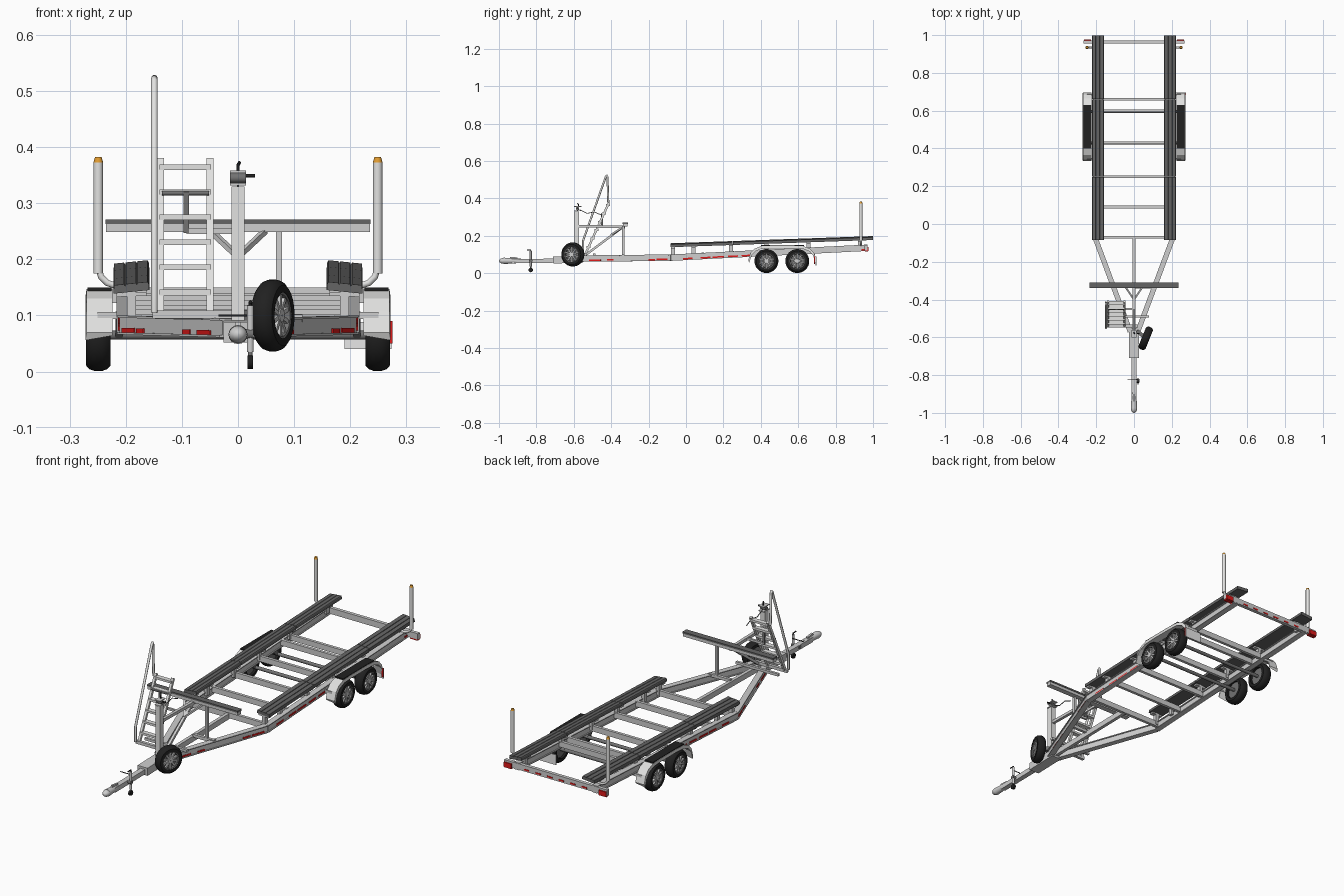
import bpy, bmesh, math
from mathutils import Vector, Matrix

if "Cube" in bpy.data.objects:
    bpy.data.objects.remove(bpy.data.objects["Cube"])


def material(name, r, g, b):
    m = bpy.data.materials.new(name)
    m.use_nodes = True
    m.diffuse_color = (r, g, b, 1)
    m.node_tree.nodes["Principled BSDF"].inputs["Base Color"].default_value = (r, g, b, 1)
    return m


STEEL = material("galvanised steel", .62, .62, .62)
LIGHT = material("bright steel", .76, .76, .75)
DARK = material("dark steel", .17, .17, .17)
CARPET = material("bunk carpet", .13, .13, .13)
RUBBER = material("black rubber", .015, .015, .015)
RED = material("red reflector", .75, .01, .01)
AMBER = material("amber lamp", .75, .33, .03)
WHITE = material("white plate", .85, .85, .85)


def finish(name, bm, *mats, smooth=False):
    bmesh.ops.recalc_face_normals(bm, faces=bm.faces)
    me = bpy.data.meshes.new(name)
    bm.to_mesh(me)
    bm.free()
    ob = bpy.data.objects.new(name, me)
    bpy.context.collection.objects.link(ob)
    for m in mats:
        me.materials.append(m)
    if smooth:
        bpy.ops.object.select_all(action='DESELECT')
        ob.select_set(True)
        bpy.context.view_layer.objects.active = ob
        bpy.ops.object.shade_smooth_by_angle()
    return ob


def beam(name, p, q, w, h, mat=STEEL):
    """Rectangular bar from p to q."""
    p, q = Vector(p), Vector(q)
    bm = bmesh.new()
    rot = (q - p).to_track_quat('Y', 'Z').to_matrix().to_4x4()
    size = Matrix.Diagonal((w, (q - p).length, h, 1))
    bmesh.ops.create_cube(bm, size=1, matrix=Matrix.Translation((p + q) / 2) @ rot @ size)
    return finish(name, bm, mat)


def flanged_rail(name, p, q):
    """Web with a wider flange above and below."""
    p, q = Vector(p), Vector(q)
    beam(name + "_web", p, q, .017, .028)
    for dz in (-.015, .015):
        beam(name + "_flange", p + Vector((0, 0, dz)), q + Vector((0, 0, dz)), .027, .004)


def rod(name, p, q, r, mat=STEEL, r2=None, n=16):
    """Round bar, or cone, from p to q."""
    p, q = Vector(p), Vector(q)
    bm = bmesh.new()
    rot = (q - p).to_track_quat('Z', 'Y').to_matrix().to_4x4()
    bmesh.ops.create_cone(bm, cap_ends=True, segments=n, radius1=r, radius2=r if r2 is None else r2,
                          depth=(q - p).length, matrix=Matrix.Translation((p + q) / 2) @ rot)
    return finish(name, bm, mat, smooth=True)


def pipe(name, pts, r, mat=STEEL):
    cu = bpy.data.curves.new(name, 'CURVE')
    cu.dimensions, cu.bevel_depth, cu.bevel_resolution, cu.use_fill_caps = '3D', r, 3, True
    s = cu.splines.new('POLY')
    s.points.add(len(pts) - 1)
    for point, co in zip(s.points, pts):
        point.co = (*co, 1)
    cu.materials.append(mat)
    bpy.context.collection.objects.link(bpy.data.objects.new(name, cu))


def ball(name, c, r, mat, scale):
    bm = bmesh.new()
    bmesh.ops.create_uvsphere(bm, u_segments=16, v_segments=10, radius=r,
                              matrix=Matrix.Translation(c) @ Matrix.Diagonal((*scale, 1)))
    finish(name, bm, mat, smooth=True)


def skin(name, rings, mat, closed=True):
    """Solid through a row of matching cross-sections."""
    bm = bmesh.new()
    rows = [[bm.verts.new(v) for v in ring] for ring in rings]
    bm.faces.new(rows[0])
    bm.faces.new(rows[-1])
    n = len(rows[0])
    for a, b in zip(rows, rows[1:]):
        for i in range(n):
            bm.faces.new((a[i], a[(i + 1) % n], b[(i + 1) % n], b[i]))
    return finish(name, bm, mat)


def lathe(bm, profile, index, n=32):
    """Spin (x, radius) points round the x axis."""
    vs = [bm.verts.new((x, 0, r)) for x, r in profile]
    es = [bm.edges.new(e) for e in zip(vs, vs[1:])]
    before = set(bm.faces)
    bmesh.ops.spin(bm, geom=vs + es, cent=(0, 0, 0), axis=(1, 0, 0), angle=math.tau, steps=n, use_merge=True)
    for f in set(bm.faces) - before:
        f.material_index = index


def wheel(name, loc, yaw, w):
    """Tyre, rim, spokes and hub; the outside faces local +x."""
    bm = bmesh.new()
    lathe(bm, [(-w, .041), (-w, .054), (-w * .7, .061), (-w * .3, .064), (w * .3, .064),
               (w * .7, .061), (w, .054), (w, .041), (-w, .041)], 0)
    lathe(bm, [(-w * .95, .042), (w * .97, .042), (w * .9, .037), (w * .4, .035), (w * .4, .001)], 1)
    lathe(bm, [(w * .9, .001), (w * .9, .012), (w * .4, .015)], 2)
    lathe(bm, [(-w * .5, .04), (-w * .5, .001)], 1)
    for k in range(10):
        m = Matrix.Rotation(k * math.tau / 10, 4, 'X') @ Matrix.Translation((w * .55, 0, .024)) \
            @ Matrix.Diagonal((w * .5, .0075, .028, 1))
        for v in bmesh.ops.create_cube(bm, size=1, matrix=m)["verts"]:
            for f in v.link_faces:
                f.material_index = 2
    ob = finish(name, bm, RUBBER, DARK, STEEL, smooth=True)
    ob.location, ob.rotation_euler.z = loc, yaw


def rail_z(y):
    return .083 + (y + .08) * .0505


def bunk_z(y):
    return .15 + (y + .085) * .0355


def fender(s):
    """Arched mudguard with a rolled outer edge and a tread plate on top."""
    half = [(-.182, .07), (-.17, .108), (-.15, .13), (-.115, .144), (-.06, .147)]
    arc = half + [(-y, z) for y, z in reversed(half)]
    skin("fender", [[(s * x, .515 + y * k, z - d) for x, k, d in
                     ((.224, 1, 0), (.27, 1, 0), (.272, .97, .014), (.27, .97, .014), (.224, .98, .006))]
                    for y, z in arc], LIGHT)
    beam("fender_tread", (s * .247, .4, .146), (s * .247, .63, .146), .043, .008, RUBBER)


def tape(a, b, s, *spans):
    """Red strips low on the outer face of a rail."""
    a, b = Vector(a), Vector(b)
    out = (b - a).cross(Vector((0, 0, 1))).normalized()
    out = out if out.x * s > 0 else -out
    off = out * .0095 + Vector((0, 0, -.009))
    for t0, t1 in spans:
        beam("red_tape", a.lerp(b, t0) + off, a.lerp(b, t1) + off, .002, .008, RED)


# Parts found on both sides
for s in (1, -1):
    back, bend, nose = (s * .203, .97, rail_z(.97)), (s * .203, -.08, rail_z(-.08)), (s * .02, -.57, .078)
    flanged_rail("side_rail", back, bend)
    flanged_rail("tongue_rail", bend, nose)
    tape(bend, back, s, (.06, .11), (.15, .2), (.21, .27), (.29, .34), (.36, .41), (.97, 1))
    tape(bend, nose, s, (.03, .15), (.17, .24), (.62, .69), (.76, .89))

    # Ribbed bunk, built in three lengths
    for y0, y1 in ((-.085, .25), (.25, .66), (.66, 1)):
        outline = [(-.032, -.008), (.032, -.008)]
        for k in (1, 0, -1):
            outline += [(k * .021 + .010, .007), (k * .021 - .008, .007), (k * .021 - .010, .003)]
        skin("bunk", [[(s * (.19 + x), y, bunk_z(y) + z - x * .1) for x, z in outline]
                      for y in (y0 + .001, y1 - .001)], CARPET)
    for y in (-.07, .04, .24, .43, .655, .93):
        beam("bunk_post", (s * .19, y, rail_z(y)), (s * .19, y, bunk_z(y) - .006), .016, .02)
        beam("bunk_bracket", (s * .163, y, bunk_z(y) - .012), (s * .217, y, bunk_z(y) - .014), .02, .007)

    # Axle gear
    fender(s)
    for y in (.43, .595):
        wheel("road_wheel", (s * .249, y, .065), 0 if s > 0 else math.pi, .022)
        beam("torsion_arm", (s * .212, y, .065), (s * .212, y - .04, .1), .012, .018, DARK)
    for y in (.345, .685):
        beam("fender_bracket", (s * .2, y, .1), (s * .25, y, .1), .008, .012)

    # Guide post with amber cap
    bendy = [(s * .19, .935, .15), (s * .215, .935, .152), (s * .233, .935, .158),
             (s * .244, .935, .169), (s * .249, .935, .185), (s * .249, .935, .2)]
    pipe("guide_post_foot", bendy, .006, LIGHT)
    rod("guide_post", (s * .249, .935, .175), (s * .249, .935, .373), .0085, LIGHT)
    rod("amber_cap", (s * .249, .935, .373), (s * .249, .935, .382), .0085, AMBER, .006)
    # Rear lamps
    beam("tail_lamp", (s * .228, .974, .13), (s * .266, .974, .13), .006, .022, RED)
    beam("tail_lamp_base", (s * .228, .965, .119), (s * .266, .965, .119), .018, .006, RED)

# Cross members and axles
for y in (-.07, .09, .25, .43, .6, .66):
    beam("cross_member", (-.195, y, rail_z(y) + .006), (.195, y, rail_z(y) + .006), .014, .026)
beam("rear_bar", (-.268, .963, .136), (.268, .963, .136), .016, .028)
for x in (-.15, -.09, -.03, .03, .09, .15):
    beam("rear_tape", (x - .013, .9715, .131), (x + .013, .9715, .131), .002, .007, RED)
for y in (.43, .595):
    rod("axle", (-.235, y, .065), (.235, y, .065), .008, DARK)
beam("number_plate", (.19, .695, .064), (.274, .695, .064), .004, .048, WHITE)
beam("side_lamp", (.271, .688, .05), (.271, .688, .09), .008, .006, RED)

# Tongue and coupler
beam("centre_beam", (0, -.07, .086), (0, -.57, .078), .016, .026)
beam("tongue_box", (0, -.55, .074), (0, -.71, .07), .052, .036)
beam("tongue_bar", (0, -.7, .067), (0, -.93, .064), .024, .022)
rod("coupler", (0, -.88, .066), (0, -.975, .066), .011, STEEL, .017)
ball("coupler_nose", (0, -.975, .066), .017, STEEL, (1, 1.45, .9))
beam("coupler_latch", (0, -.9, .08), (0, -.94, .084), .01, .008)

# Tongue jack
rod("jack_tube", (.022, -.83, .035), (.022, -.83, .118), .006)
rod("jack_leg", (.022, -.83, .02), (.022, -.83, .04), .004, DARK)
rod("jack_wheel", (.017, -.83, .017), (.027, -.83, .017), .012, RUBBER)
rod("jack_clamp", (-.014, -.83, .067), (.028, -.83, .067), .009, DARK)
pipe("jack_handle", [(.022, -.83, .118), (.022, -.83, .124), (.022, -.85, .124)], .003, RUBBER)
rod("jack_pin", (-.035, -.825, .1), (.022, -.825, .1), .002, RUBBER)

# Spare wheel
wheel("spare_wheel", (.062, -.605, .1), math.radians(-22), .02)
beam("spare_bracket", (.015, -.565, .1), (.062, -.605, .1), .02, .02, DARK)

# Winch post and winch
beam("winch_post", (0, -.585, .08), (0, -.585, .33), .024, .026, LIGHT)
for z in (.334, .356):
    beam("winch_frame", (0, -.6, z), (0, -.56, z), .028, .004)
rod("winch_drum", (-.014, -.58, .345), (.014, -.58, .345), .009, DARK)
rod("winch_shaft", (.01, -.58, .349), (.03, -.58, .349), .003, RUBBER)
pipe("winch_hook", [(0, -.575, .355), (0, -.575, .368), (.003, -.58, .373)], .003, RUBBER)
pipe("winch_strap", [(0, -.57, .34), (0, -.53, .32), (0, -.49, .327), (0, -.45, .31)], .002, DARK)

# Bow support
beam("bow_bar", (-.235, -.325, .256), (.235, -.325, .256), .026, .014)
beam("bow_bar_carpet", (-.236, -.325, .267), (.236, -.325, .267), .03, .008, CARPET)
beam("bow_arm", (0, -.585, .252), (0, -.325, .247), .014, .014)
beam("bow_post", (.073, -.335, .095), (.073, -.335, .25), .01, .014)
beam("bow_post_foot", (0, -.335, .095), (.115, -.335, .095), .014, .014)
beam("bow_diagonal", (0, -.34, .245), (0, -.54, .095), .012, .012)
for s in (1, -1):
    beam("bow_gusset", (0, -.4, .205), (s * .048, -.33, .25), .009, .009)


# Leaning ladder with handrail
def ladder_y(z):
    return -.53 + (z - .12) * .46


for x in (-.138, -.05):
    beam("ladder_rail", (x, ladder_y(.1), .1), (x, ladder_y(.378), .378), .012, .012, LIGHT)
for k in range(6):
    z = .141 + k * .0446
    beam("ladder_rung", (-.14, ladder_y(z), z), (-.048, ladder_y(z), z), .022, .01, LIGHT)
pipe("handrail", [(-.149, -.55, .105), (-.149, -.55, .175), (-.149, -.428, .518), (-.149, -.423, .523),
                  (-.149, -.42, .515), (-.149, -.415, .365)], .0058, LIGHT)
beam("ladder_foot", (-.152, -.54, .102), (.02, -.54, .102), .014, .014)
beam("ladder_tie", (-.14, -.49, .1), (.08, -.49, .1), .012, .012)
rod("ladder_crossbar", (-.135, -.45, .318), (-.052, -.45, .318), .004, DARK)
beam("ladder_stay", (-.092, -.45, .32), (-.092, -.45, .247), .01, .01, DARK)
beam("ladder_arm", (-.092, -.45, .25), (0, -.45, .25), .01, .01)
